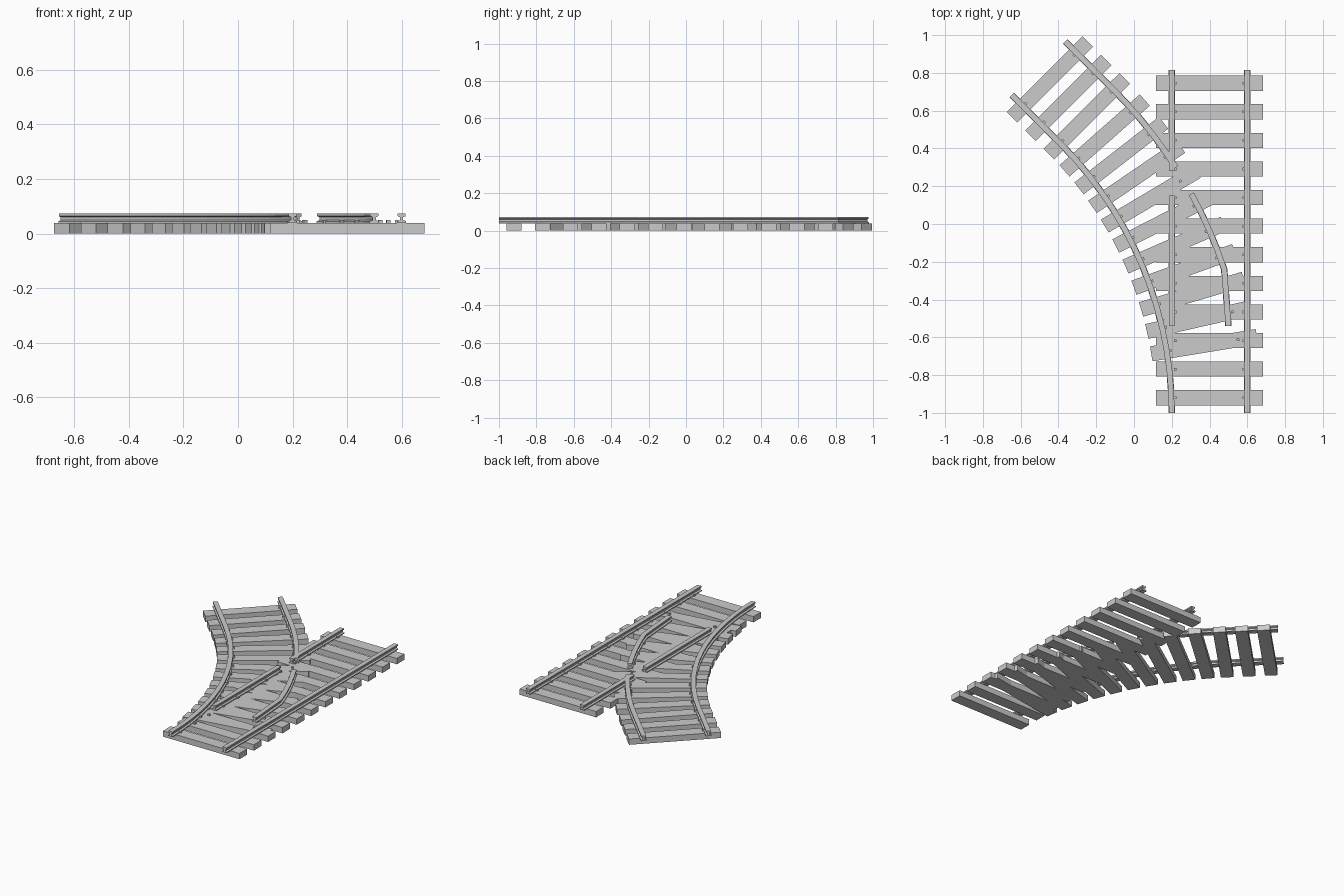
import bpy, bmesh, math
from mathutils import Vector, Matrix

if "Cube" in bpy.data.objects:
    bpy.data.objects.remove(bpy.data.objects["Cube"])

R, ARC = 2.22, math.radians(45)      # turnout centreline radius and angle
GAUGE, TOP = 0.2, 0.039              # half gauge, sleeper height
CX = 0.4                             # straight track centreline


def mesh_object(name, bm):
    bmesh.ops.recalc_face_normals(bm, faces=bm.faces)
    me = bpy.data.meshes.new(name)
    bm.to_mesh(me)
    bm.free()
    ob = bpy.data.objects.new(name, me)
    bpy.context.collection.objects.link(ob)
    return ob


def curve_point(s, off=0.0):
    """Point and heading on the diverging route, offset to the right."""
    a = min(s / R, ARC)
    extra = max(0.0, s - R * ARC)
    x = CX - R + (R + off) * math.cos(a) - extra * math.sin(a)
    y = -1 + (R + off) * math.sin(a) + extra * math.cos(a)
    return Vector((x, y)), a


def add_box(bm, x, y, z0, z1, sx, sy, a=0.0):
    m = (Matrix.Translation((x, y, (z0 + z1) / 2)) @ Matrix.Rotation(a, 4, 'Z')
         @ Matrix.Diagonal((sx, sy, z1 - z0, 1)))
    bmesh.ops.create_cube(bm, size=1, matrix=m)


# I-shaped rail section: (half width, height), mirrored
HALF = [(0.017, 0.0), (0.017, 0.006), (0.006, 0.010),
        (0.006, 0.021), (0.015, 0.025), (0.015, 0.034)]
PROFILE = HALF + [(-x, z) for x, z in reversed(HALF)]


def rail(name, pts):
    bm = bmesh.new()
    rings = []
    n = len(pts)
    for i, p in enumerate(pts):
        d = (pts[min(i + 1, n - 1)] - pts[max(i - 1, 0)]).normalized()
        side = Vector((d.y, -d.x))
        rings.append([bm.verts.new((p.x + side.x * u, p.y + side.y * u, TOP + z))
                      for u, z in PROFILE])
    k = len(PROFILE)
    for a, b in zip(rings, rings[1:]):
        for j in range(k):
            bm.faces.new((a[j], a[(j + 1) % k], b[(j + 1) % k], b[j]))
    bm.faces.new(rings[0])
    bm.faces.new(rings[-1])
    return mesh_object(name, bm)


def straight(x, y0, y1):
    return [Vector((x, y0)), Vector((x, y1))]


def curved(off, s0, s1, n):
    return [curve_point(s0 + (s1 - s0) * i / n, off)[0] for i in range(n + 1)]


def s_at(y, off):
    return R * math.asin((y + 1) / (R + off))


# Sleepers and spikes of both routes
straight_spots = [(Vector((CX, -0.92 + i * 0.1514)), 0.0) for i in range(12)]
curved_spots = [curve_point(0.36 + i * (2.02 - 0.36) / 12) for i in range(13)]
for label, spots in (("straight", straight_spots), ("curved", curved_spots)):
    ties, spikes = bmesh.new(), bmesh.new()
    for p, a in spots:
        add_box(ties, p.x, p.y, 0, TOP, 0.567, 0.08, a)
        for off in (-GAUGE + 0.018, GAUGE - 0.018):
            add_box(spikes, p.x + off * math.cos(a), p.y + off * math.sin(a),
                    TOP - 0.005, TOP + 0.011, 0.014, 0.014, a)
    mesh_object(label + "_sleepers", ties)
    mesh_object(label + "_spikes", spikes)

# Straight route rails
rail("straight_outer_rail", straight(CX + GAUGE, -1, 0.815))
rail("straight_inner_rail_far", straight(CX - GAUGE, 0.28, 0.815))
rail("straight_switch_rail", straight(CX - GAUGE, -0.54, 0.15))

# Diverging route rails
END = R * ARC + 0.36
rail("curved_outer_rail", curved(-GAUGE, 0, R * ARC, 14) + [curve_point(END, -GAUGE)[0]])
rail("curved_inner_rail_far", curved(GAUGE, s_at(0.30, GAUGE), R * ARC, 5)
     + [curve_point(END, GAUGE)[0]])
rail("curved_switch_rail", [Vector((0.50, -0.54))]
     + curved(GAUGE, s_at(-0.24, GAUGE), s_at(0.16, GAUGE), 4))
